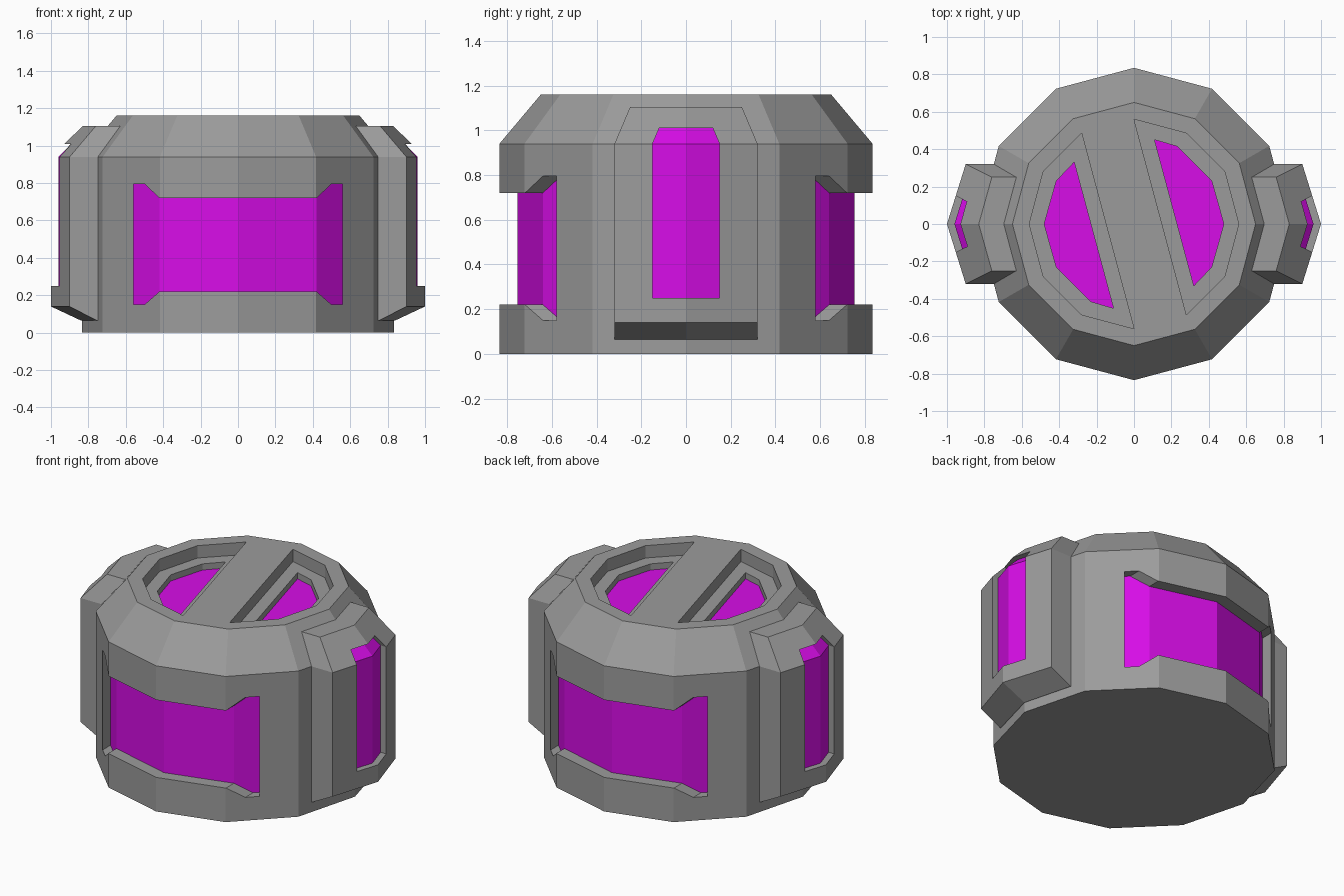
import bpy, bmesh, math

if "Cube" in bpy.data.objects:
    bpy.data.objects.remove(bpy.data.objects["Cube"])


def material(name, rgb):
    m = bpy.data.materials.new(name)
    m.diffuse_color = (*rgb, 1)
    m.use_nodes = True
    m.node_tree.nodes["Principled BSDF"].inputs["Base Color"].default_value = m.diffuse_color
    return m


MATS = [material("grey metal", (0.33, 0.33, 0.33)),
        material("magenta glow", (0.68, 0.004, 0.80))]


def finish(name, bm):
    bmesh.ops.recalc_face_normals(bm, faces=bm.faces)
    me = bpy.data.meshes.new(name)
    bm.to_mesh(me)
    bm.free()
    for m in MATS:
        me.materials.append(m)
    ob = bpy.data.objects.new(name, me)
    bpy.context.collection.objects.link(ob)
    return ob


def loft(name, rings, bottom_mat=0):
    """Closed solid through rings of equal point count, lowest cap first."""
    bm = bmesh.new()
    vs = [[bm.verts.new(p) for p in r] for r in rings]
    n = len(vs[0])
    for a, b in zip(vs, vs[1:]):
        for i in range(n):
            j = (i + 1) % n
            bm.faces.new((a[i], a[j], b[j], b[i]))
    bm.faces.new(vs[0]).material_index = bottom_mat
    bm.faces.new(vs[-1])
    return finish(name, bm)


def slab(name, outer, inner):
    """Cutter between two point grids; the inner grid becomes the glowing floor."""
    bm = bmesh.new()
    o = [[bm.verts.new(p) for p in r] for r in outer]
    q = [[bm.verts.new(p) for p in r] for r in inner]
    R, C = len(o), len(o[0])
    for i in range(R - 1):
        for j in range(C - 1):
            for g, mat in ((o, 0), (q, 1)):
                f = bm.faces.new((g[i][j], g[i][j + 1], g[i + 1][j + 1], g[i + 1][j]))
                f.material_index = mat
    for i in range(R - 1):
        for j in (0, C - 1):
            bm.faces.new((o[i][j], o[i + 1][j], q[i + 1][j], q[i][j]))
    for j in range(C - 1):
        for i in (0, R - 1):
            bm.faces.new((o[i][j], o[i][j + 1], q[i][j + 1], q[i][j]))
    return finish(name, bm)


def cut(ob, cutter):
    cutter.hide_render = True
    mod = ob.modifiers.new("cut", 'BOOLEAN')
    mod.operation = 'DIFFERENCE'
    mod.solver = 'EXACT'
    mod.object = cutter
    bpy.context.view_layer.objects.active = ob
    bpy.ops.object.modifier_apply(modifier=mod.name)
    bpy.data.objects.remove(cutter)


def ring(r, z):
    return [(r * math.cos(math.radians(30 * i)), r * math.sin(math.radians(30 * i)), z)
            for i in range(12)]


# Twelve-sided drum with a tapered shoulder
R = 0.835
body = loft("body", [ring(R, 0), ring(R, 0.94), ring(0.65, 1.16)])

# Wide glowing panels sunk into the front and back
half = [(0.42, 0.22, 0.72), (0.50, 0.15, 0.795), (0.56, 0.15, 0.795)]
stations = [(-x, a, b) for x, a, b in reversed(half)] + [(0, 0.22, 0.72)] + half


def drum_y(x):
    x = abs(x)
    c, s = R * math.cos(math.pi / 6), R * 0.5
    return R - x * (R - c) / s if x <= s else c + s - x


for s in (-1, 1):
    outer = [[(x, s * 1.0, (a, b)[k]) for x, a, b in stations] for k in (0, 1)]
    inner = [[(x, s * (drum_y(x) - 0.08), (a, b)[k]) for x, a, b in stations] for k in (0, 1)]
    cut(body, slab("panel_cutter", outer, inner))

# Two stepped D-shaped windows in the lid, either side of a diagonal bar
wide = [(x, y) for x, y, _ in (ring(0.56, 0)[i % 12] for i in range(-2, 4))]
small = [(0.32, -0.33), (0.415, -0.23), (0.48, 0), (0.415, 0.23), (0.23, 0.415), (0.11, 0.45)]
for s in (-1, 1):
    rings = [[(s * x, s * y, z) for x, y in pts]
             for pts, z in ((small, 1.04), (small, 1.08), (wide, 1.08), (wide, 1.3))]
    cut(body, loft("window_cutter", rings, bottom_mat=1))

# Side pods: (z, half width, x at edge, x at centre ridge)
sections = [(0.065, 0.32, 0.755, 0.84), (0.14, 0.32, 0.90, 1.0),
            (0.94, 0.32, 0.90, 1.0), (1.105, 0.25, 0.76, 0.83)]


def pod_x(y, z):
    t = max(0, (z - 0.94) / 0.165)
    w, e, c = 0.32 - 0.07 * t, 0.90 - 0.14 * t, 1.0 - 0.17 * t
    return c - (c - e) * abs(y) / w


for s, side in ((-1, "left"), (1, "right")):
    pod = loft(side + "_pod", [[(s * 0.6, -w, z), (s * e, -w, z), (s * c, 0, z),
                                (s * e, w, z), (s * 0.6, w, z)] for z, w, e, c in sections])
    # Glowing strip that bends over the pod's shoulder
    rows = [[(y, z) for y in (-w, 0, w)] for w, z in ((0.15, 0.25), (0.15, 0.94), (0.12, 1.01))]
    outer = [[(s * 1.2, y, z) for y, z in r] for r in rows]
    inner = [[(s * (pod_x(y, z) - 0.04), y, z) for y, z in r] for r in rows]
    cut(pod, slab("strip_cutter", outer, inner))
